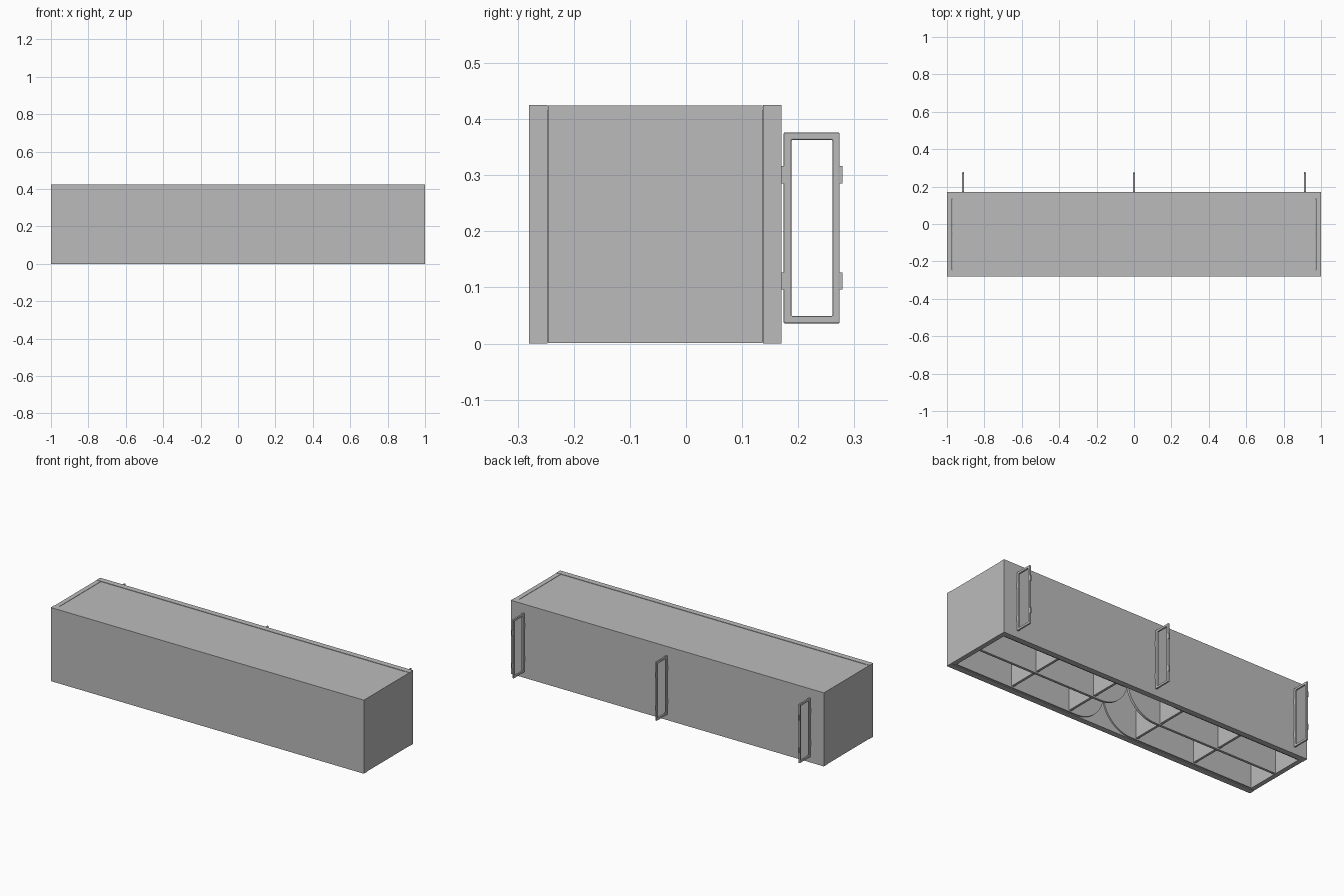
import bpy, bmesh, math

if "Cube" in bpy.data.objects:
    bpy.data.objects.remove(bpy.data.objects["Cube"])

grey = bpy.data.materials.new("plain_grey")
grey.diffuse_color = (0.5, 0.5, 0.5, 1)
grey.use_nodes = True
grey.node_tree.nodes["Principled BSDF"].inputs["Base Color"].default_value = grey.diffuse_color


def finish(name, bm):
    bmesh.ops.recalc_face_normals(bm, faces=bm.faces)
    mesh = bpy.data.meshes.new(name)
    bm.to_mesh(mesh)
    bm.free()
    mesh.materials.append(grey)
    obj = bpy.data.objects.new(name, mesh)
    bpy.context.collection.objects.link(obj)
    return obj


def add_box(bm, x0, x1, y0, y1, z0, z1):
    verts = bmesh.ops.create_cube(bm, size=1)["verts"]
    for v in verts:
        v.co = (x1 if v.co.x > 0 else x0, y1 if v.co.y > 0 else y0,
                z1 if v.co.z > 0 else z0)


def box(name, *bounds):
    bm = bmesh.new()
    add_box(bm, *bounds)
    return finish(name, bm)


def rounded_panel(name, side, y0, y1):
    """Half-length board whose inner open-side corner is a quarter circle."""
    r = 0.18
    pts = [(0.975, 0.004), (0.975, 0.415), (0.0, 0.415)]
    for i in range(17):
        a = math.pi + i / 16 * math.pi / 2
        pts.append((r + r * math.cos(a), r + 0.004 + r * math.sin(a)))
    bm = bmesh.new()
    rings = [[bm.verts.new((side * x, y, z)) for x, z in pts] for y in (y0, y1)]
    for ring in rings:
        bm.faces.new(ring)
    n = len(pts)
    for j in range(n):
        k = (j + 1) % n
        bm.faces.new((rings[0][j], rings[0][k], rings[1][k], rings[1][j]))
    return finish(name, bm)


# Outer case, open on the underside
TOP = 0.425
box("front_board", -1, 1, -0.28, -0.247, 0, TOP)
box("back_board", -1, 1, 0.137, 0.17, 0, TOP)
for side, label in ((-1, "left"), (1, "right")):
    xs = sorted((side * 0.972, side * 0.999))
    box(label + "_end_panel", *xs, -0.246, 0.136, 0.001, TOP - 0.001)
box("closing_panel", -0.971, 0.971, -0.246, 0.136, 0.408, TOP - 0.002)

# Middle shelf and thin liners with rounded corners at the centre
for side, label in ((-1, "left"), (1, "right")):
    rounded_panel(label + "_shelf", side, -0.062, -0.048)
    rounded_panel(label + "_front_liner", side, -0.2475, -0.239)
    rounded_panel(label + "_back_liner", side, 0.129, 0.1375)

# Cross dividers
for i, x in enumerate((-0.6, -0.22, 0.22, 0.6)):
    box("divider_%d" % (i + 1), x - 0.007, x + 0.007, -0.245, 0.135, 0.012, 0.41)

# Rectangular frame legs with small mounting pads
for i, x in enumerate((-0.914, 0.0, 0.914)):
    bm = bmesh.new()
    outer = [(0.174, 0.036), (0.274, 0.036), (0.274, 0.376), (0.174, 0.376)]
    inner = [(0.188, 0.049), (0.261, 0.049), (0.261, 0.363), (0.188, 0.363)]
    rings = [[bm.verts.new((x + dx, y, z)) for y, z in loop]
             for dx, loop in ((-0.005, outer), (0.005, outer),
                              (0.005, inner), (-0.005, inner))]
    for k in range(4):
        a, b = rings[k], rings[(k + 1) % 4]
        for j in range(4):
            bm.faces.new((a[j], a[(j + 1) % 4], b[(j + 1) % 4], b[j]))
    frame = finish("frame_leg_%d" % (i + 1), bm)
    bevel = frame.modifiers.new("soft_edges", "BEVEL")
    bevel.width = 0.002
    bevel.segments = 2
    bm = bmesh.new()
    for z in (0.096, 0.285):
        add_box(bm, x - 0.004, x + 0.004, 0.169, 0.176, z, z + 0.031)
        add_box(bm, x - 0.004, x + 0.004, 0.272, 0.279, z, z + 0.031)
    finish("frame_pads_%d" % (i + 1), bm)
